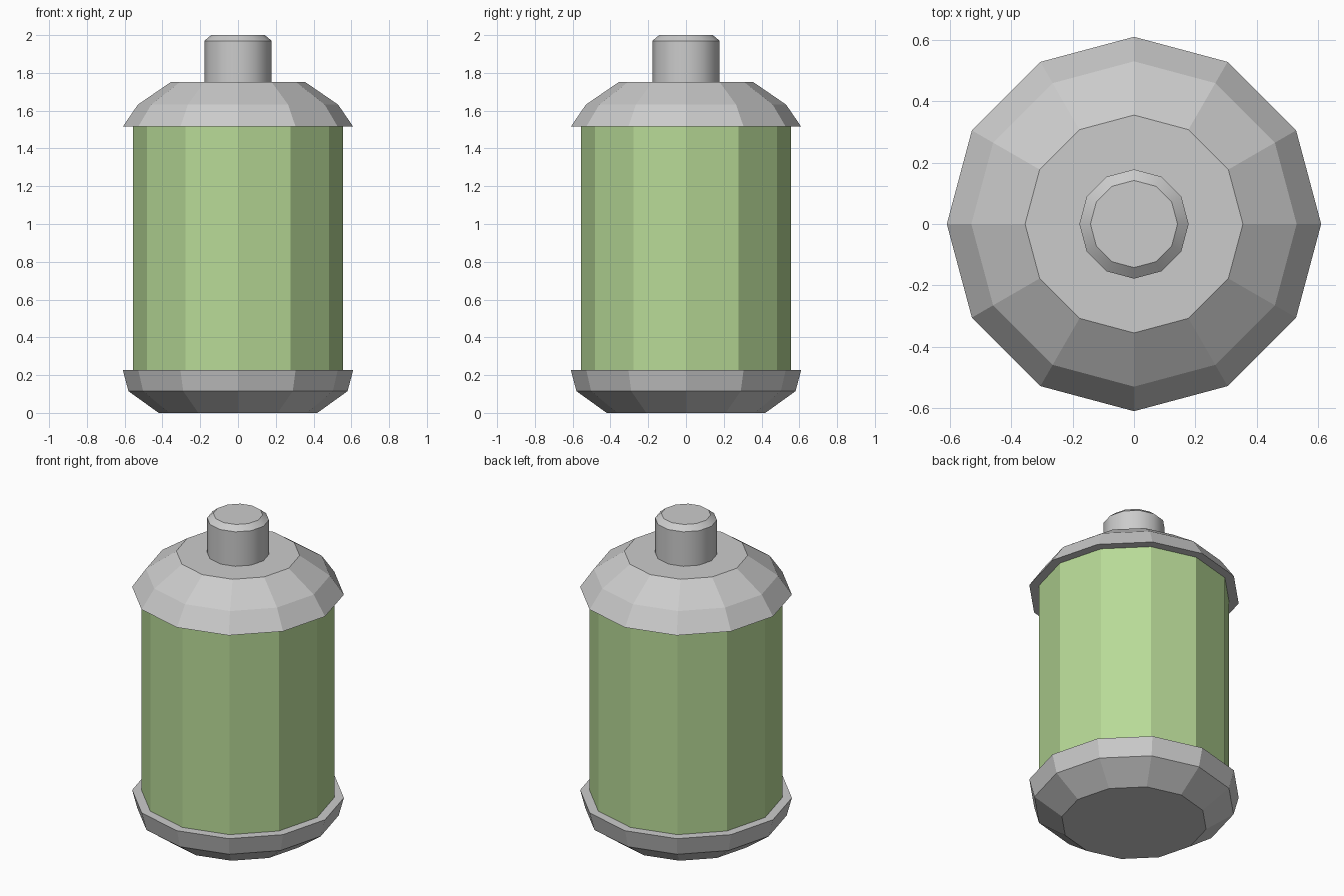
import bpy
import bmesh
from math import cos, sin, pi, radians

if "Cube" in bpy.data.objects:
    bpy.data.objects.remove(bpy.data.objects["Cube"])

SIDES = 12


def turned(name, profile, smooth=False):
    """Closed 12-sided solid from a bottom-to-top (radius, z) profile."""
    bm = bmesh.new()
    rings = []
    for r, z in profile:
        rings.append([bm.verts.new((r * cos(2 * pi * i / SIDES), r * sin(2 * pi * i / SIDES), z))
                      for i in range(SIDES)])
    for low, high in zip(rings, rings[1:]):
        for i in range(SIDES):
            j = (i + 1) % SIDES
            bm.faces.new((low[i], low[j], high[j], high[i]))
    bm.faces.new(rings[0][::-1])
    bm.faces.new(rings[-1])
    mesh = bpy.data.meshes.new(name)
    bm.to_mesh(mesh)
    bm.free()
    if smooth:
        for p in mesh.polygons:
            p.use_smooth = True
        mesh.set_sharp_from_angle(angle=radians(35))
    obj = bpy.data.objects.new(name, mesh)
    bpy.context.collection.objects.link(obj)
    return obj


# Lower cup and upper shoulder
turned("base_cap", [(0.42, 0), (0.58, 0.115), (0.61, 0.228)])
turned("top_cap", [(0.61, 1.515), (0.53, 1.632), (0.355, 1.752)])

# Green canister body, seated slightly into both caps
body = turned("body", [(0.555, 0.21), (0.555, 1.53)])
green = bpy.data.materials.new("green")
green.diffuse_color = (0.48, 0.70, 0.31, 1)
green.use_nodes = True
green.node_tree.nodes["Principled BSDF"].inputs["Base Color"].default_value = green.diffuse_color
body.data.materials.append(green)

# Chamfered knob
turned("knob", [(0.178, 1.72), (0.178, 1.97), (0.142, 2.0)], smooth=True)
